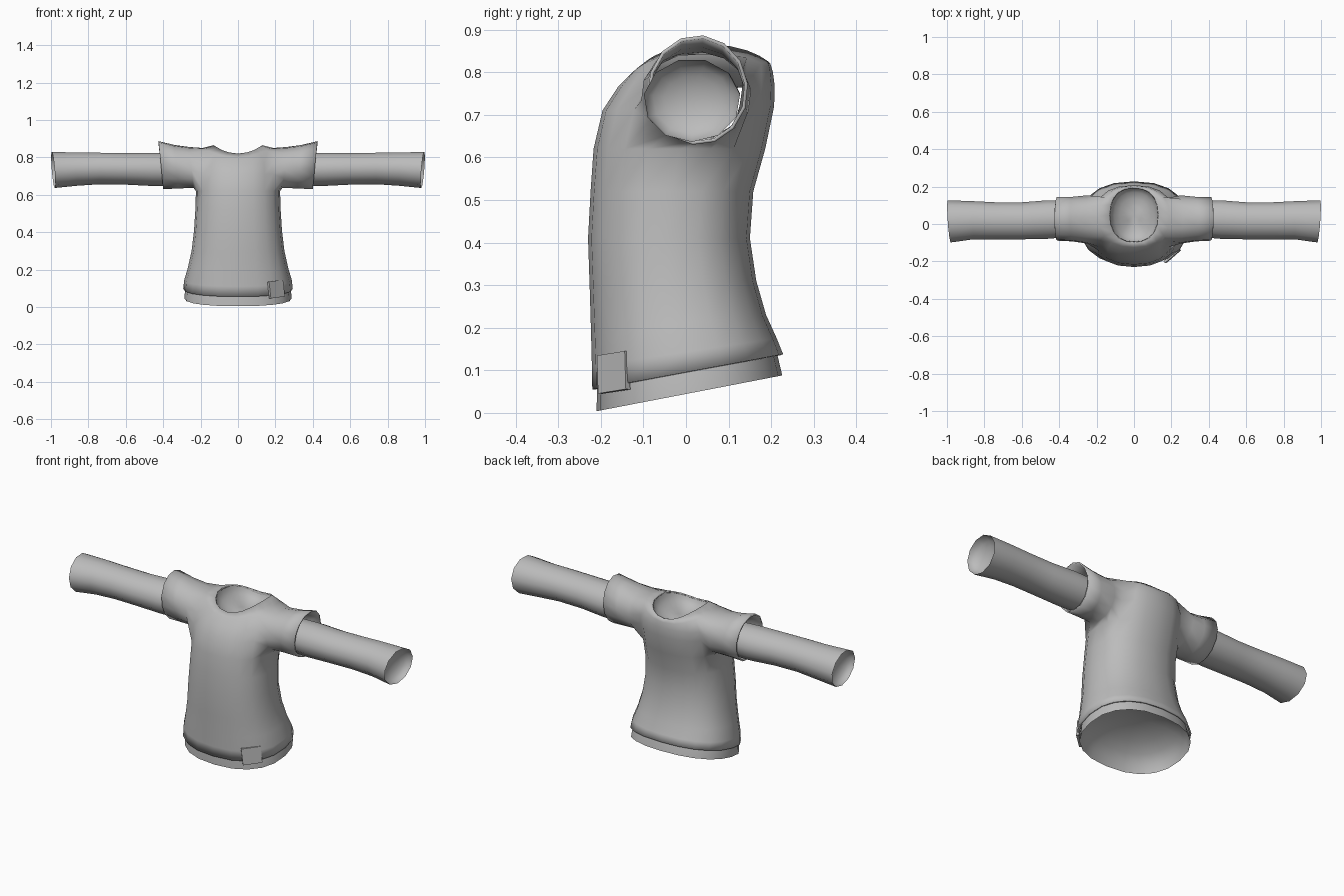
import bpy, bmesh, math

if "Cube" in bpy.data.objects:
    bpy.data.objects.remove(bpy.data.objects["Cube"])

cloth = bpy.data.materials.new("grey cloth")
cloth.use_nodes = True
grey = (0.5, 0.5, 0.5, 1)
cloth.diffuse_color = grey
cloth.node_tree.nodes["Principled BSDF"].inputs["Base Color"].default_value = grey

SIDES = 20       # columns around the torso
CUFF_SIDES = 11  # columns around each sleeve


def finish(bm, name, mirror=False, thickness=0, angle=50):
    """Turn a bmesh into a smooth cloth object."""
    mesh = bpy.data.meshes.new(name)
    bm.to_mesh(mesh)
    bm.free()
    mesh.materials.append(cloth)
    obj = bpy.data.objects.new(name, mesh)
    bpy.context.scene.collection.objects.link(obj)
    if mirror:
        obj.modifiers.new("mirror", 'MIRROR').use_mirror_merge = False
    if thickness:
        solid = obj.modifiers.new("thickness", 'SOLIDIFY')
        solid.thickness = thickness
        solid.offset = -1
    bpy.ops.object.select_all(action='DESELECT')
    bpy.context.view_layer.objects.active = obj
    obj.select_set(True)
    bpy.ops.object.shade_smooth_by_angle(angle=math.radians(angle))
    return obj


def squarish(v):
    """Push a sine or cosine outwards, for a slightly squared oval."""
    return math.copysign(abs(v) ** .86, v)


def torso_ring(hx, front, back, z_front, z_back, side_rise=0):
    """Squared oval ring with a tilt from front to back and raised sides."""
    ring = []
    for j in range(SIDES):
        a = math.tau * j / SIDES
        c, s = squarish(math.cos(a)), squarish(math.sin(a))
        f = (s + 1) / 2
        ring.append((hx * c, front + (back - front) * f,
                     z_front + (z_back - z_front) * f + side_rise * c * c))
    return ring


def sleeve_ring(x, y, z, ry, rz, slant=0):
    """Upright oval ring across the sleeve."""
    ring = []
    for j in range(CUFF_SIDES):
        a = math.tau * (j + 0.25) / CUFF_SIDES
        ring.append((x + slant * (math.sin(a) + math.cos(a)),
                     y + ry * math.cos(a), z + rz * math.sin(a)))
    return ring


def loft(rings, skip=lambda row, col: False):
    bm = bmesh.new()
    rows = [[bm.verts.new(p) for p in ring] for ring in rings]
    n = len(rows[0])
    for i in range(len(rows) - 1):
        for j in range(n):
            if not skip(i, j):
                k = (j + 1) % n
                bm.faces.new((rows[i][j], rows[i][k], rows[i + 1][k], rows[i + 1][j]))
    return bm, rows


def lining(name, rim, depth, mirror=False):
    """Concave bowl that closes an opening, starting at its rim."""
    centre = [sum(p[a] for p in rim) / len(rim) for a in range(3)]
    rings = []
    for step in range(5):
        a = step / 5 * math.pi / 2
        rings.append([[centre[k] + (p[k] - centre[k]) * math.cos(a) + depth[k] * math.sin(a)
                       for k in range(3)] for p in rim])
    bm, rows = loft(rings)
    tip = bm.verts.new([centre[k] + depth[k] for k in range(3)])
    last = rows[-1]
    for j, v in enumerate(last):
        bm.faces.new((v, last[(j + 1) % len(last)], tip))
    return finish(bm, name, mirror)


# Torso: hem, waist, chest, shoulders, neck
torso = [torso_ring(*r) for r in (
    (.293, -.22, .228, .055, .138),
    (.288, -.221, .213, .11, .175),
    (.268, -.223, .188, .19, .23),
    (.248, -.226, .165, .29, .31),
    (.235, -.23, .15, .41, .41),
    (.228, -.224, .158, .52, .52),
    (.225, -.217, .186, .62, .62),
    (.225, -.196, .207, .71, .72),
    (.22, -.16, .208, .765, .77),
    (.19, -.125, .204, .80, .80, .05),
    (.13, -.10, .198, .82, .82, .045))]
ARM_LOW, ARM_TOP = 6, 9
arm_cols = {0, 1, SIDES - 1, SIDES - 2}
arm_cols |= {(c + SIDES // 2) % SIDES for c in arm_cols}
bm, rows = loft(torso, lambda i, j: ARM_LOW <= i < ARM_TOP and j in arm_cols)
for v in [v for v in bm.verts if not v.link_faces]:
    bm.verts.remove(v)

# Short outer sleeves pulled out of the armholes
hem_and_neck = set(rows[0]) | set(rows[-1])
armholes = [e for e in bm.edges if e.is_boundary and not set(e.verts) & hem_and_neck]
for side in (1, -1):
    edges = [e for e in armholes if e.verts[0].co.x * side > 0]
    for x, y, z, ry, rz in ((.25, .024, .746, .13, .11),
                            (.33, .026, .75, .12, .117),
                            (.412, .028, .758, .118, .129)):
        out = bmesh.ops.extrude_edge_only(bm, edges=edges)["geom"]
        edges = [g for g in out if isinstance(g, bmesh.types.BMEdge)]
        # Space the new ring evenly, keeping the order of the armhole
        spots = sorted(((math.atan2((g.co.z - z) / rz, (g.co.y - y) / ry), g)
                        for g in out if isinstance(g, bmesh.types.BMVert)),
                       key=lambda s: s[0])
        step = math.tau / len(spots)
        base = sum(a - i * step for i, (a, _) in enumerate(spots)) / len(spots)
        for i, (_, v) in enumerate(spots):
            a = base + i * step
            v.co = (side * (x + .012 * math.sin(a)), y + ry * math.cos(a), z + rz * math.sin(a))
bmesh.ops.recalc_face_normals(bm, faces=bm.faces)
finish(bm, "shirt_body", thickness=.008, angle=85)
lining("neck_lining", torso[-1], (0, 0, -.08))

# Undershirt band showing below the hem
band = [torso_ring(*r) for r in ((.275, -.207, .205, .09, .165),
                                 (.283, -.209, .216, .05, .13),
                                 (.287, -.21, .226, .004, .088))]
bm, _ = loft(band)
bmesh.ops.recalc_face_normals(bm, faces=bm.faces)
finish(bm, "undershirt_band")
lining("hem_lining", band[-1], (0, 0, .13))

# Long inner sleeves
sleeve = [sleeve_ring(*r) for r in (
    (.34, .028, .735, .098, .088),
    (.46, .024, .737, .104, .09),
    (.60, .017, .74, .1, .086),
    (.74, .017, .742, .1, .086),
    (.86, .02, .739, .103, .091),
    (.988, .014, .734, .114, .098, .008))]
bm, _ = loft(sleeve)
bmesh.ops.recalc_face_normals(bm, faces=bm.faces)
finish(bm, "long_sleeves", mirror=True)
lining("cuff_linings", sleeve[-1], (-.06, 0, 0), mirror=True)

# Small cloth tag on the hem
bm = bmesh.new()
bmesh.ops.create_cube(bm, size=1)
tag = finish(bm, "hem_tag")
tag.scale = (.1, .014, .09)
tag.location = (.204, -.17, .095)
tag.rotation_euler = (math.radians(-3), math.radians(-6), math.radians(41))
